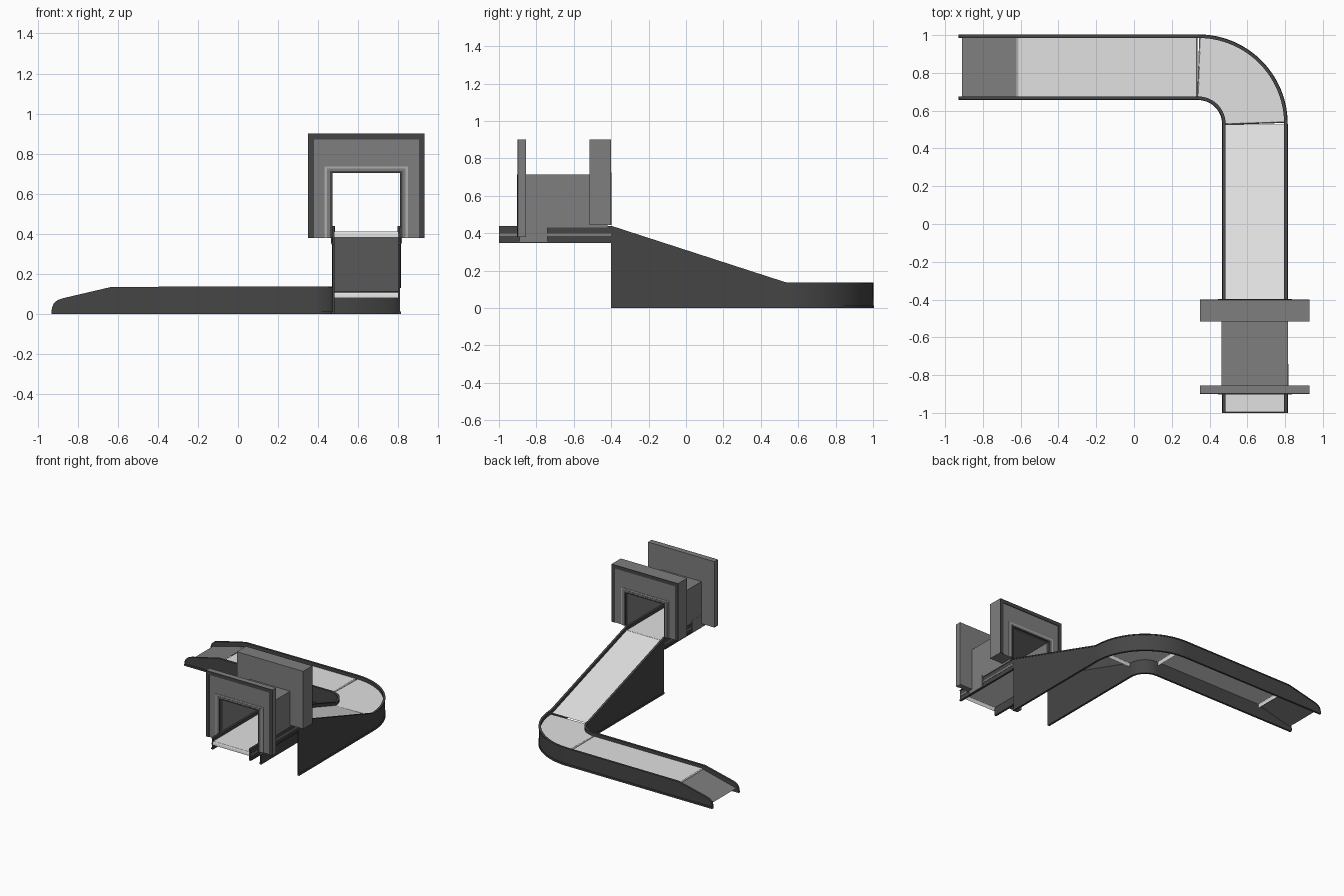
import bpy, bmesh, math
from mathutils import Vector

if "Cube" in bpy.data.objects:
    bpy.data.objects.remove(bpy.data.objects["Cube"], do_unlink=True)


def material(name, v):
    m = bpy.data.materials.new(name)
    m.use_nodes = True
    m.diffuse_color = (v, v, v, 1)
    m.node_tree.nodes["Principled BSDF"].inputs["Base Color"].default_value = (v, v, v, 1)
    return m


BELT = material("light grey belt", 0.75)
PANEL = material("mid grey panel", 0.21)
DARK = material("dark grey metal", 0.06)
TRIM = material("pale grey trim", 0.42)

CX = 0.64       # conveyor centre line in x
HALF = 0.17     # half width of the conveyor


def finish(name, bm, mat, solid=True):
    if solid:
        bmesh.ops.recalc_face_normals(bm, faces=bm.faces)
    me = bpy.data.meshes.new(name)
    bm.to_mesh(me)
    bm.free()
    me.materials.append(mat)
    ob = bpy.data.objects.new(name, me)
    bpy.context.collection.objects.link(ob)
    for o in bpy.context.selected_objects:
        o.select_set(False)
    ob.select_set(True)
    bpy.context.view_layer.objects.active = ob
    bpy.ops.object.shade_smooth_by_angle(angle=math.radians(25))
    return ob


def side_normals(path):
    """Left-hand plan normals at every station of a path."""
    out = []
    for i in range(len(path)):
        a, b = path[max(i - 1, 0)], path[min(i + 1, len(path) - 1)]
        t = Vector((b[0] - a[0], b[1] - a[1], 0)).normalized()
        out.append(Vector((-t.y, t.x, 0)))
    return out


def sweep(name, path, mat, u0, u1, lo, hi):
    """Sweep a box section between offsets u0..u1; lo and hi map rail top to z."""
    bm = bmesh.new()
    rings = []
    for (x, y, z), n in zip(path, side_normals(path)):
        ring = [(u0, lo(z)), (u1, lo(z)), (u1, hi(z)), (u0, hi(z))]
        rings.append([bm.verts.new((x + n.x * u, y + n.y * u, h)) for u, h in ring])
    for a, b in zip(rings, rings[1:]):
        for k in range(4):
            j = (k + 1) % 4
            bm.faces.new((a[k], a[j], b[j], b[k]))
    bm.faces.new(rings[0])
    bm.faces.new(rings[-1])
    return finish(name, bm, mat)


def ribbon(name, path, mat, half=HALF - 0.012, roll=True):
    """Thin belt surface, optionally wrapping down over a roller at each end."""
    path = [Vector(p) for p in path]
    if roll:
        for _ in range(2):
            t = (path[0] - path[1]).normalized()
            p = path[0] - t * 0.008
            steps = [k * math.pi / 12 for k in range(7)]
            arc = [p + t * 0.008 * math.sin(a) - Vector((0, 0, 0.03 * (1 - math.cos(a))))
                   for a in steps]
            path = (arc[::-1] + path[1:])[::-1]
    bm = bmesh.new()
    rows = []
    for p, n in zip(path, side_normals(path)):
        rows.append([bm.verts.new(p + n * half), bm.verts.new(p - n * half)])
    for a, b in zip(rows, rows[1:]):
        bm.faces.new((a[0], a[1], b[1], b[0]))
    return finish(name, bm, mat, solid=False)


def arch(name, mat, outer, top, inner, inner_top, bottom, y0, y1):
    """Upside-down U extruded along y around the conveyor."""
    pts = [(-outer, bottom), (-outer, top), (outer, top), (outer, bottom),
           (inner, bottom), (inner, inner_top), (-inner, inner_top), (-inner, bottom)]
    bm = bmesh.new()
    a = [bm.verts.new((CX + x, y0, z)) for x, z in pts]
    b = [bm.verts.new((CX + x, y1, z)) for x, z in pts]
    n = len(pts)
    for row in (a, b):
        bm.faces.new((row[0], row[1], row[6], row[7]))
        bm.faces.new((row[1], row[2], row[5], row[6]))
        bm.faces.new((row[2], row[3], row[4], row[5]))
    for k in range(n):
        j = (k + 1) % n
        bm.faces.new((a[k], a[j], b[j], b[k]))
    return finish(name, bm, mat)


# Bend between the ramp and the run-out
bend = []
for k in range(25):
    a = k / 24 * math.pi / 2
    bend.append((0.34 + 0.30 * math.cos(a), 0.53 + 0.30 * math.sin(a), 0.138))

# Rail tops along the ramp, bend, run-out and rounded exit
outfeed = [(CX, -0.40, 0.44), (CX, 0.52, 0.142)] + bend + [
    (-0.63, 0.83, 0.136), (-0.87, 0.83, 0.080), (-0.90, 0.83, 0.070),
    (-0.918, 0.83, 0.055), (-0.927, 0.83, 0.035), (-0.93, 0.83, 0.016)]
infeed = [(CX, -1.0, 0.44), (CX, -0.40, 0.44)]

# Side walls with cap rails and feet
for side, word in ((1, "inner"), (-1, "outer")):
    w = [side * (HALF - 0.012), side * (HALF - 0.002)]
    wide = [side * (HALF - 0.015), side * (HALF + 0.002)]
    foot = [side * (HALF - 0.012), side * (HALF + 0.004)]
    sweep(word + "_outfeed_wall", outfeed, DARK, *w, lambda z: 0.004, lambda z: z - 0.004)
    sweep(word + "_outfeed_cap", outfeed, DARK, *wide, lambda z: z - 0.008, lambda z: z)
    sweep(word + "_outfeed_foot", outfeed, DARK, *foot, lambda z: 0.0,
          lambda z: min(0.014, z))
    sweep(word + "_infeed_wall", infeed, DARK, *w, lambda z: 0.35, lambda z: z - 0.004)
    sweep(word + "_infeed_cap", infeed, DARK, *wide, lambda z: z - 0.008, lambda z: z)
    sweep(word + "_infeed_foot", infeed, DARK, *foot, lambda z: 0.348, lambda z: 0.358)
    sweep(word + "_infeed_stripe", infeed, PANEL, side * (HALF - 0.003), side * HALF,
          lambda z: 0.386, lambda z: 0.400)
    # Lower skirt of the tunnel beside the infeed
    sweep(word + "_tunnel_skirt", [(CX, -0.89, 0.45), (CX, -0.74, 0.45)], PANEL,
          side * (HALF + 0.001), side * (HALF + 0.007), lambda z: 0.352, lambda z: z)

# Belts
ribbon("infeed_belt", [(CX, -1.0, 0.413), (CX, -0.40, 0.413)], BELT)
ribbon("ramp_belt", [(CX, -0.40, 0.413), (CX, 0.527, 0.113)], BELT, roll=False)
ribbon("bend_belt", [(x, y, 0.110) for x, y, z in bend], BELT)
ribbon("runout_belt", [(0.337, 0.83, 0.110), (-0.618, 0.83, 0.110)], BELT)
ribbon("exit_plate", [(-0.622, 0.83, 0.104), (-0.91, 0.83, 0.032)], PANEL, roll=False)

# Scanner tunnel
arch("tunnel", PANEL, HALF + 0.006, 0.713, HALF, 0.705, 0.43, -0.87, -0.42)

# End frames with dark borders and stepped trims round the openings
for word, y0, y1, face, out, bottom in (("front", -0.895, -0.855, -0.895, -1, 0.38),
                                        ("rear", -0.515, -0.405, -0.405, 1, 0.445)):
    arch(word + "_frame", PANEL, 0.29, 0.90, HALF + 0.004, 0.71, bottom, y0, y1)
    arch(word + "_frame_border", DARK, 0.29, 0.90, 0.262, 0.872, bottom,
         face, face + out * 0.005)
    arch(word + "_opening_edging", TRIM, 0.208, 0.737, 0.196, 0.726, bottom,
         face, face + out * 0.004)
    arch(word + "_opening_trim", PANEL, 0.196, 0.726, 0.180, 0.715, bottom,
         face, face + out * 0.007)
    arch(word + "_opening_lip", DARK, 0.180, 0.715, HALF - 0.002, 0.705, bottom,
         face - out * 0.004, face + out * 0.008)
